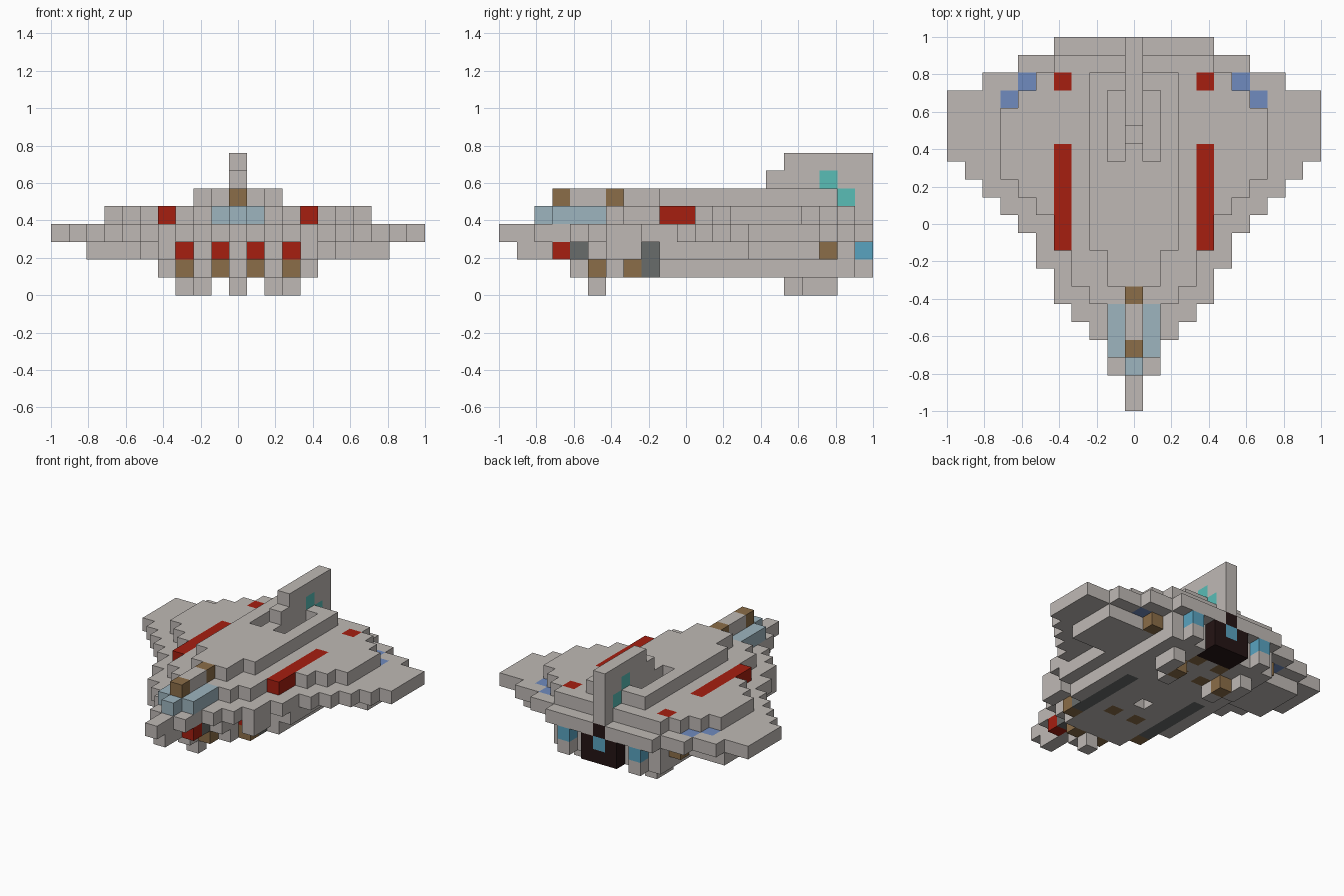
import bpy, bmesh
from mathutils import Vector

cube = bpy.data.objects.get("Cube")
if cube:
    bpy.data.objects.remove(cube, do_unlink=True)

UNIT = 2 / 21          # edge of one block
COLOURS = {
    "hull_grey": (0.52, 0.485, 0.46),
    "signal_red": (0.38, 0.013, 0.005),
    "bronze": (0.26, 0.155, 0.065),
    "canopy_glass": (0.34, 0.46, 0.52),
    "engine_blue": (0.10, 0.37, 0.53),
    "wing_light_blue": (0.16, 0.26, 0.52),
    "fin_teal": (0.10, 0.51, 0.47),
    "dark_grey": (0.14, 0.15, 0.145),
    "engine_black": (0.018, 0.007, 0.007),
}
NAMES = list(COLOURS)
materials = []
for name, rgb in COLOURS.items():
    mat = bpy.data.materials.new(name)
    mat.use_nodes = True
    mat.diffuse_color = (*rgb, 1)
    bsdf = mat.node_tree.nodes["Principled BSDF"]
    bsdf.inputs["Base Color"].default_value = (*rgb, 1)
    bsdf.inputs["Roughness"].default_value = 0.8
    materials.append(mat)

cells = {}             # (column, row, layer) -> (part, colour)


def block(part, cols, rows, layers, colour="hull_grey"):
    """Fill a mirrored box of blocks; each range is (first, last)."""
    for c in range(cols[0], cols[1] + 1):
        for r in range(rows[0], rows[1] + 1):
            for z in range(layers[0], layers[1] + 1):
                for side in (c, -c):
                    cells[side, r, z] = (part, colour)


def slab(part, layer, steps):
    """A stepped layer: (first row, last row, half width)."""
    for first, last, half in steps:
        block(part, (0, half), (first, last), (layer, layer))


def paint(col, rows, layer, colour):
    for r in range(rows[0], rows[1] + 1):
        for c in (col, -col):
            if (c, r, layer) in cells:
                cells[c, r, layer] = (cells[c, r, layer][0], colour)


# Wing plate, stepping out from the nose
slab("wing", 3, [(0, 1, 0), (2, 3, 1), (4, 4, 2), (5, 5, 3), (6, 7, 4), (8, 9, 5),
                 (10, 10, 6), (11, 11, 7), (12, 12, 8), (13, 13, 9), (14, 17, 10),
                 (18, 18, 8), (19, 19, 6), (20, 20, 4)])
paint(7, (17, 17), 3, "wing_light_blue")
paint(6, (18, 18), 3, "wing_light_blue")

# Upper deck with red stripes
slab("upper_deck", 4, [(6, 6, 2), (7, 8, 3), (9, 10, 4), (11, 11, 5), (12, 12, 6),
                       (13, 16, 7), (17, 17, 6), (18, 18, 5), (19, 19, 4)])
paint(4, (9, 14), 4, "signal_red")
paint(4, (18, 18), 4, "signal_red")

# Canopy
block("canopy", (0, 1), (3, 5), (4, 4), "canopy_glass")
block("canopy", (0, 0), (2, 2), (4, 4), "canopy_glass")

# Spine with two recesses beside the fin
slab("spine", 5, [(3, 6, 0), (7, 8, 1), (9, 18, 2)])
for side in (-1, 1):
    for row in range(14, 18):
        del cells[side, row, 5]
paint(0, (3, 3), 5, "bronze")
paint(0, (6, 6), 5, "bronze")

# Tail fin
block("tail_fin", (0, 0), (15, 20), (6, 6))
block("tail_fin", (0, 0), (16, 20), (7, 7))
block("tail_fin", (0, 0), (19, 20), (5, 5))
block("tail_fin", (0, 0), (20, 20), (4, 4))
paint(0, (18, 18), 6, "fin_teal")
paint(0, (19, 19), 5, "fin_teal")

# Lower hull and intakes
slab("lower_hull", 2, [(1, 2, 0), (3, 4, 1), (5, 6, 2), (7, 7, 4), (8, 8, 3),
                       (9, 18, 5), (19, 19, 4)])
block("lower_hull", (4, 4), (6, 6), (2, 2))
paint(1, (3, 3), 2, "signal_red")
paint(1, (4, 4), 2, "dark_grey")
paint(3, (7, 7), 2, "signal_red")
paint(3, (8, 8), 2, "dark_grey")
paint(5, (18, 18), 2, "bronze")
block("wing_pod", (6, 8), (14, 17), (2, 2))

# Belly with dark strips, vents and a small opening
slab("belly", 1, [(4, 4, 0), (5, 5, 1), (6, 6, 2), (7, 8, 3), (9, 19, 4)])
block("belly", (3, 3), (20, 20), (1, 1))
paint(1, (5, 5), 1, "bronze")
paint(3, (7, 7), 1, "bronze")
paint(3, (8, 13), 1, "dark_grey")
for row in (9, 16, 18):
    paint(1, (row, row), 1, "bronze")
del cells[0, 11, 1]

# Engines at the back
block("main_engine", (0, 1), (19, 20), (1, 1), "engine_black")
block("main_engine", (0, 1), (20, 20), (2, 2), "engine_black")
block("main_engine", (0, 0), (20, 20), (3, 3), "engine_black")
block("main_engine", (0, 0), (20, 20), (2, 2), "engine_blue")
block("side_engine", (3, 3), (20, 20), (2, 2), "engine_blue")

# Landing gear
block("nose_gear", (0, 0), (5, 5), (0, 0))
block("main_gear", (2, 2), (16, 16), (0, 0))
block("main_gear", (3, 3), (17, 18), (0, 0))
block("main_gear", (2, 2), (17, 17), (0, 0), "bronze")


def build(part):
    """Skin the exposed sides of a part's blocks and merge flat faces."""
    bm = bmesh.new()
    for cell, (owner, colour) in cells.items():
        if owner != part:
            continue
        centre = Vector((cell[0], cell[1] - 10, cell[2] + 0.5))
        for axis in range(3):
            for sign in (-1, 1):
                near = list(cell)
                near[axis] += sign
                if tuple(near) in cells:
                    continue
                n, u, v = Vector(), Vector(), Vector()
                n[axis] = sign / 2
                u[(axis + 1) % 3] = 0.5
                v[(axis + 2) % 3] = sign / 2
                corners = (-u - v, u - v, u + v, v - u)
                face = bm.faces.new([bm.verts.new((centre + n + k) * UNIT) for k in corners])
                face.material_index = NAMES.index(colour)
    bmesh.ops.remove_doubles(bm, verts=bm.verts, dist=UNIT / 100)
    bmesh.ops.dissolve_limit(bm, angle_limit=0.01, verts=bm.verts, edges=bm.edges,
                             delimit={"MATERIAL"})
    mesh = bpy.data.meshes.new(part)
    bm.to_mesh(mesh)
    bm.free()
    for mat in materials:
        mesh.materials.append(mat)
    bpy.context.collection.objects.link(bpy.data.objects.new(part, mesh))


for part in sorted({owner for owner, _ in cells.values()}):
    build(part)
